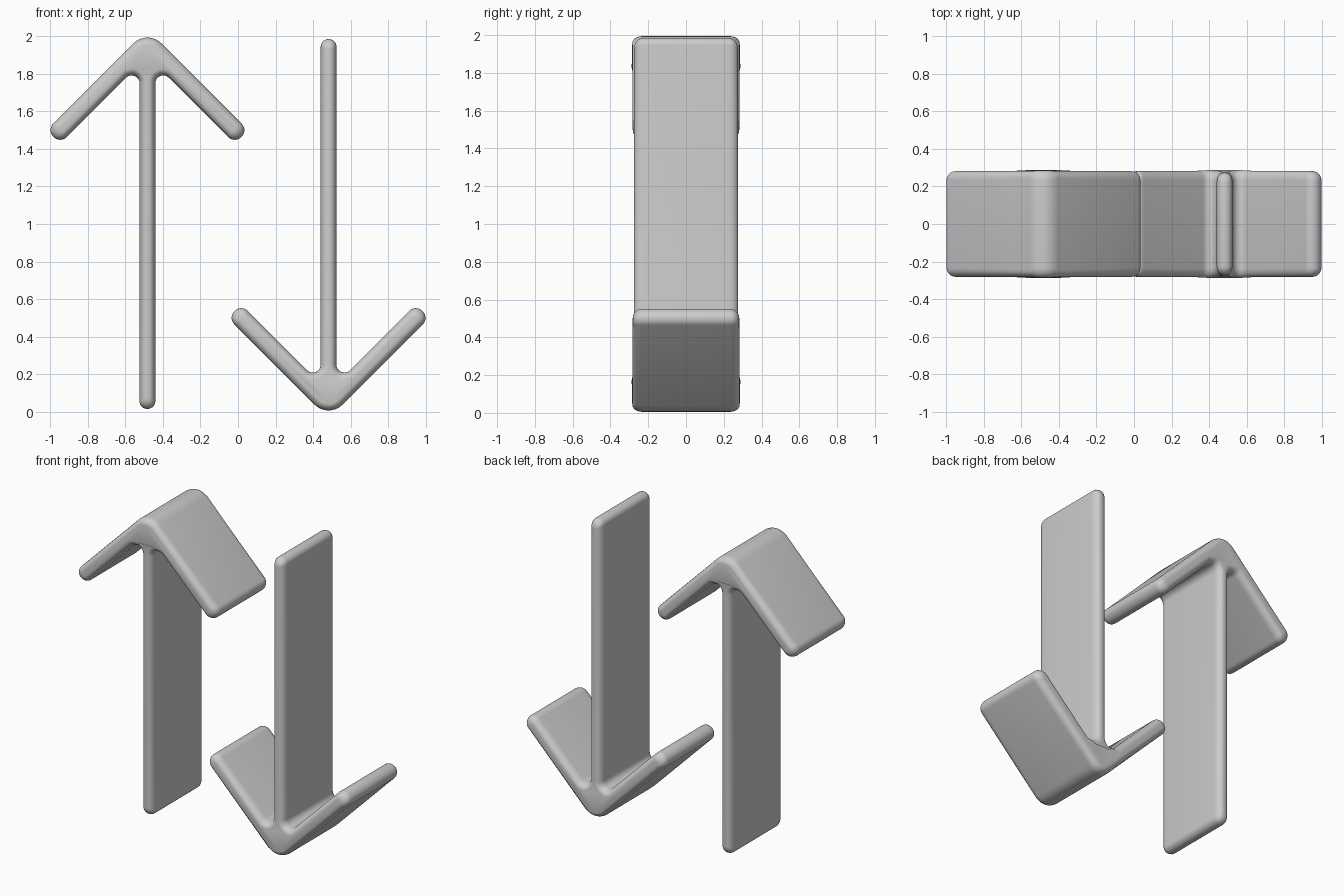
import bpy, bmesh, math
from mathutils import Vector

cube = bpy.data.objects.get("Cube")
if cube:
    bpy.data.objects.remove(cube, do_unlink=True)

grey = bpy.data.materials.new("plain grey")
grey.use_nodes = True
color = (0.6, 0.6, 0.6, 1)
grey.diffuse_color = color
grey.node_tree.nodes["Principled BSDF"].inputs["Base Color"].default_value = color

ROOT2 = math.sqrt(2)
STEM, WING = 0.042, 0.051      # half thicknesses
RIDGE, BOTTOM = 1.966, 0.014   # wing centre-line peak, stem foot
WING_LENGTH = 0.709
RIM_INSET, RIM_DEPTH = 0.036, 0.05


def fillet(before, corner, after, radius, steps=8):
    """Points of an arc that rounds one corner."""
    a, b = (before - corner).normalized(), (after - corner).normalized()
    half = a.angle(b) / 2
    centre = corner + (a + b).normalized() * radius / math.sin(half)
    tangent = radius / math.tan(half)
    start = (corner + a * tangent - centre).normalized()
    end = (corner + b * tangent - centre).normalized()
    return [centre + start.slerp(end, i / steps) * radius for i in range(steps + 1)]


def outline(inset):
    """Rounded arrow outline, shrunk by an inset."""
    s, w = STEM - inset, WING - inset
    along, across = Vector((1, -1)) / ROOT2, Vector((1, 1)) / ROOT2
    tip = Vector((0, RIDGE)) + along * (WING_LENGTH - 1.5 * inset)
    half = [
        (Vector((s, BOTTOM + 1.5 * inset)), s * 0.96),
        (Vector((s, RIDGE - w * ROOT2 - s)), 0.042 + inset),
        (tip - across * w, w * 0.96),
        (tip + across * w, w * 0.96),
    ]
    peak = [(Vector((0, RIDGE + w * ROOT2)), 0.105 - inset)]
    mirror = [(Vector((-p.x, p.y)), r) for p, r in reversed(half)]
    corners = half + peak + mirror
    points = []
    for i, (p, r) in enumerate(corners):
        points += fillet(corners[i - 1][0], p, corners[(i + 1) % len(corners)][0], r)
    return points


def half_depth(p):
    """Wings are a little deeper than the stem, with a swelling at the joint."""
    base = 0.282 if abs(p.x) > 0.07 else 0.274
    joint = (p - Vector((0, 1.91))).length
    return base + 0.012 * math.exp(-(joint / 0.13) ** 2)


def arrow(name, x, flip):
    bm = bmesh.new()
    rings = []
    steps = 6
    for side in (-1, 1):
        for k in range(steps + 1):
            angle = math.pi / 2 * (k if side > 0 else steps - k) / steps
            pts = outline(RIM_INSET * (1 - math.cos(angle)))
            ring = []
            for p in pts:
                y = side * (half_depth(p) - RIM_DEPTH * (1 - math.sin(angle)))
                z = 2 - p.y if flip else p.y
                ring.append(bm.verts.new((x - p.x if flip else x + p.x, y, z)))
            rings.append(ring)
    for low, high in zip(rings, rings[1:]):
        for i in range(len(low)):
            bm.faces.new((low[i - 1], low[i], high[i], high[i - 1]))
    bm.faces.new(rings[0])
    bm.faces.new(rings[-1])
    bmesh.ops.recalc_face_normals(bm, faces=bm.faces)
    mesh = bpy.data.meshes.new(name)
    bm.to_mesh(mesh)
    bm.free()
    mesh.materials.append(grey)
    obj = bpy.data.objects.new(name, mesh)
    bpy.context.collection.objects.link(obj)
    bpy.ops.object.select_all(action="DESELECT")
    obj.select_set(True)
    bpy.context.view_layer.objects.active = obj
    bpy.ops.object.shade_smooth_by_angle(angle=math.radians(40))


arrow("up_arrow", -0.483, False)
arrow("down_arrow", 0.483, True)
